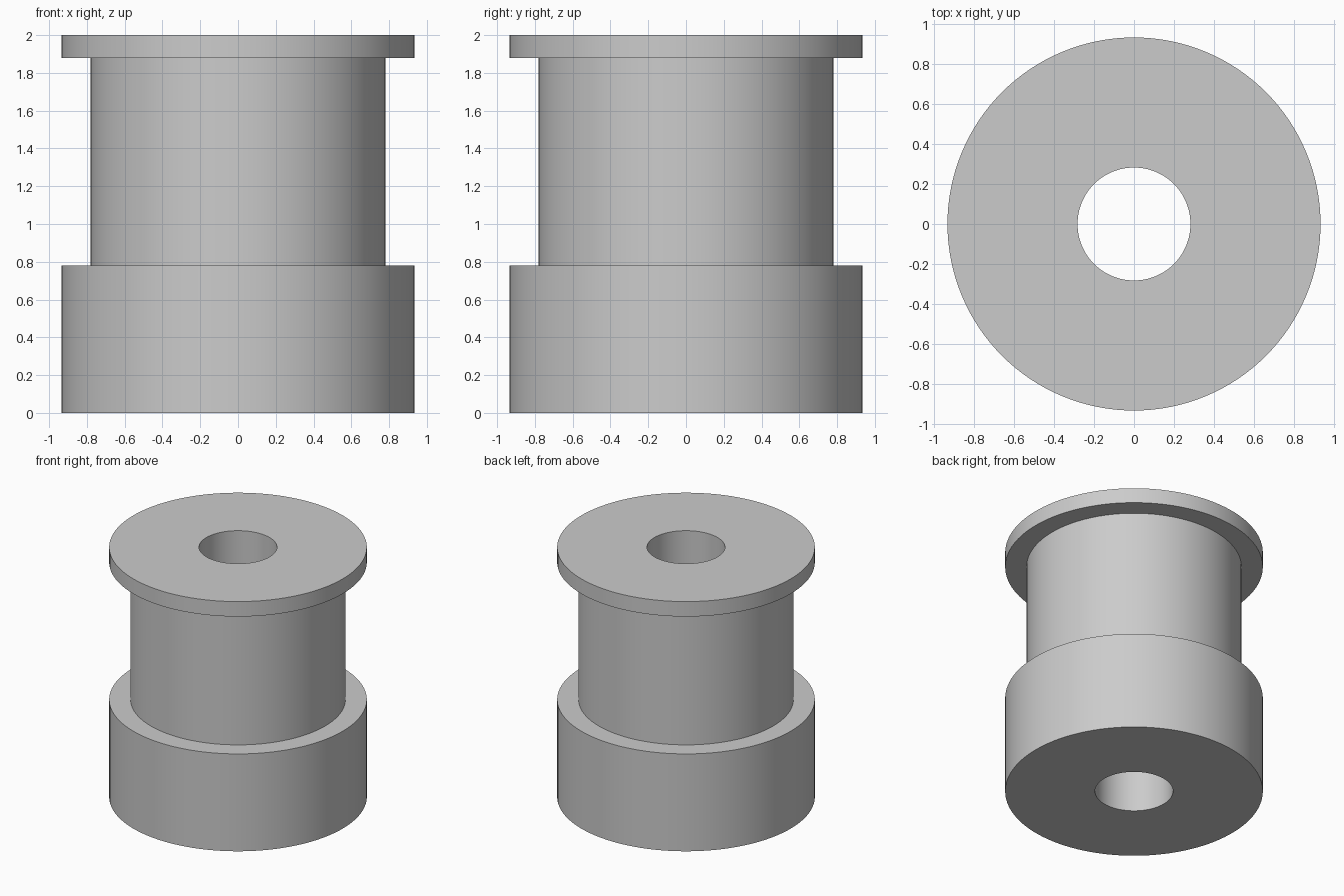
import bpy
import bmesh
import math

cube = bpy.data.objects.get("Cube")
if cube:
    bpy.data.objects.remove(cube, do_unlink=True)

SEGMENTS = 128
BORE, NECK, FLANGE = 0.283, 0.78, 0.935
COLLAR_TOP, FLANGE_BOTTOM, TOP = 0.78, 1.88, 2.0

# Plain grey finish
grey = bpy.data.materials.new("plain_grey")
grey.use_nodes = True
color = (0.6, 0.6, 0.6, 1.0)
grey.diffuse_color = color
grey.node_tree.nodes["Principled BSDF"].inputs["Base Color"].default_value = color


def lathe(name, profile):
    """Revolve a closed (radius, height) profile around z."""
    bm = bmesh.new()
    rings = []
    for radius, z in profile:
        ring = []
        for i in range(SEGMENTS):
            a = math.tau * i / SEGMENTS
            ring.append(bm.verts.new((radius * math.cos(a), radius * math.sin(a), z)))
        rings.append(ring)
    for k, low in enumerate(rings):
        high = rings[(k + 1) % len(rings)]
        for i in range(SEGMENTS):
            j = (i + 1) % SEGMENTS
            bm.faces.new((low[i], low[j], high[j], high[i]))
    bmesh.ops.recalc_face_normals(bm, faces=bm.faces)
    mesh = bpy.data.meshes.new(name)
    bm.to_mesh(mesh)
    bm.free()
    mesh.materials.append(grey)
    obj = bpy.data.objects.new(name, mesh)
    bpy.context.collection.objects.link(obj)
    bpy.ops.object.select_all(action="DESELECT")
    obj.select_set(True)
    bpy.context.view_layer.objects.active = obj
    bpy.ops.object.shade_smooth_by_angle(angle=math.radians(30))
    return obj


# Bored bushing: thick lower collar, narrower neck, thin top flange
lathe("flanged_bushing", [
    (BORE, 0), (FLANGE, 0), (FLANGE, COLLAR_TOP),
    (NECK, COLLAR_TOP), (NECK, FLANGE_BOTTOM),
    (FLANGE, FLANGE_BOTTOM), (FLANGE, TOP), (BORE, TOP),
])
